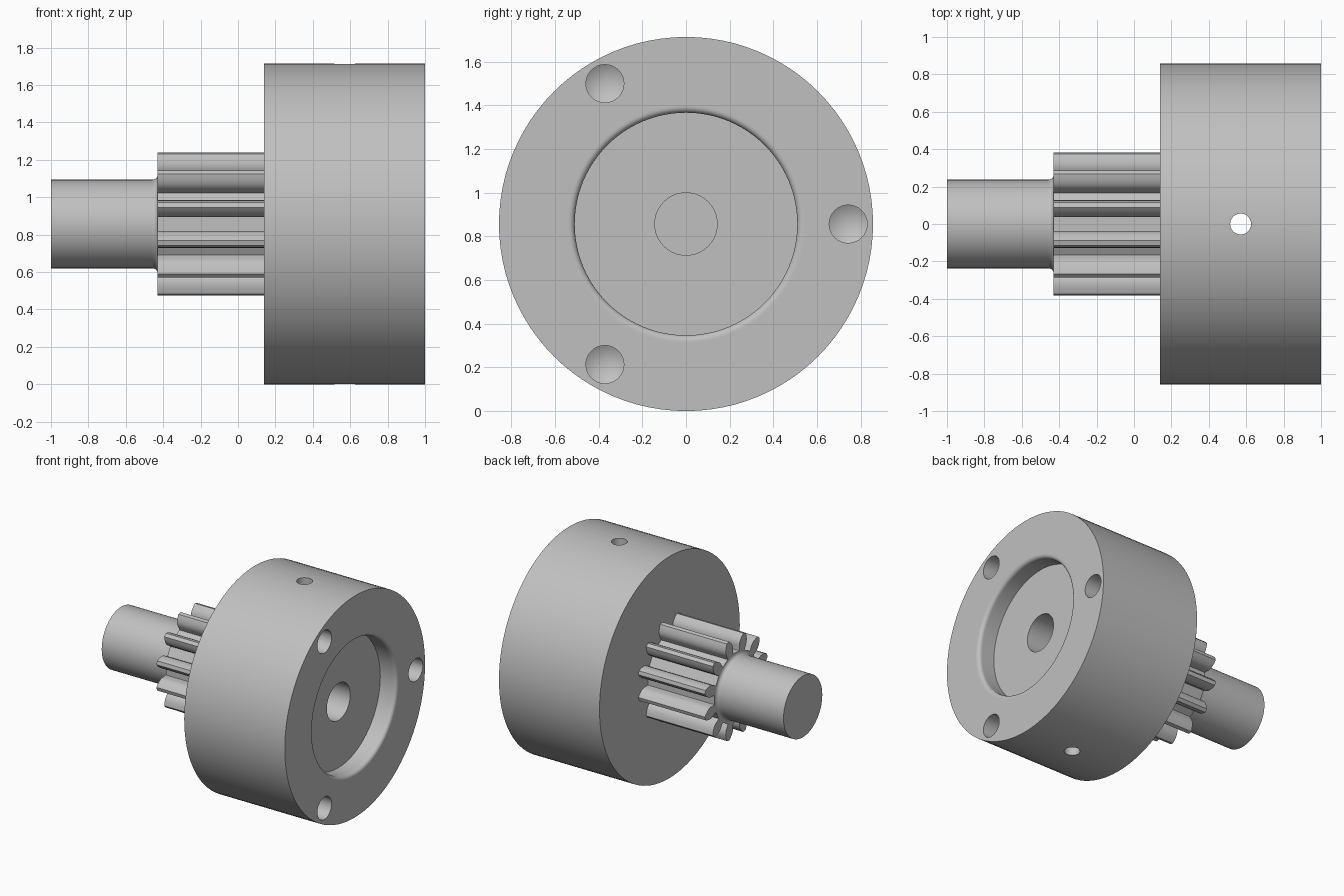
import bpy, bmesh
from math import pi, sin, cos, tan, radians
from mathutils import Matrix, Vector

AXIS_Z = 0.857      # height of the rotation axis
DRUM_R = 0.857
DRUM_X0, DRUM_X1 = 0.14, 1.0
GEAR_X0 = -0.43

cube = bpy.data.objects.get("Cube")
if cube:
    bpy.data.objects.remove(cube, do_unlink=True)

GREY = (0.53, 0.53, 0.53, 1)
steel = bpy.data.materials.new("plain grey metal")
steel.use_nodes = True
steel.diffuse_color = GREY
steel.node_tree.nodes["Principled BSDF"].inputs["Base Color"].default_value = GREY


def finish(bm, name):
    """Turn a bmesh into an object with the shared material."""
    bmesh.ops.recalc_face_normals(bm, faces=bm.faces)
    mesh = bpy.data.meshes.new(name)
    bm.to_mesh(mesh)
    bm.free()
    mesh.materials.append(steel)
    obj = bpy.data.objects.new(name, mesh)
    bpy.context.collection.objects.link(obj)
    return obj


def lathe(name, profile, steps, matrix):
    """Spin (x, radius) points about the x axis, then place the result."""
    bm = bmesh.new()
    verts = [bm.verts.new((x, 0, r)) for x, r in profile]
    edges = [bm.edges.new(pair) for pair in zip(verts, verts[1:])]
    bmesh.ops.spin(bm, geom=verts + edges, cent=(0, 0, 0), axis=(1, 0, 0),
                   angle=2 * pi, steps=steps, use_merge=False)
    bmesh.ops.remove_doubles(bm, verts=bm.verts, dist=1e-5)
    bmesh.ops.transform(bm, matrix=matrix, verts=bm.verts)
    return finish(bm, name)


def smooth(obj):
    bpy.ops.object.select_all(action="DESELECT")
    obj.select_set(True)
    bpy.context.view_layer.objects.active = obj
    bpy.ops.object.shade_smooth_by_angle(angle=radians(32))


def arc(cx, cr, radius, start, end, n=6):
    """Arc points in the (x, radius) plane."""
    angles = [radians(start + (end - start) * i / n) for i in range(n + 1)]
    return [(cx + radius * cos(a), cr + radius * sin(a)) for a in angles]


axis = Matrix.Translation((0, 0, AXIS_Z))

# Drum with a rounded-lip recess and a blind centre bore
LIP, RECESS_R, BORE_R = 0.028, 0.51, 0.143
FLOOR_X, BORE_X = 0.86, 0.29
drum_profile = [(DRUM_X0, 0), (DRUM_X0, DRUM_R), (DRUM_X1, DRUM_R),
                (DRUM_X1, RECESS_R + LIP + 0.008)]
drum_profile += arc(DRUM_X1 - LIP, RECESS_R + LIP, LIP, 0, -90)
drum_profile += [(DRUM_X1 - LIP - 0.008, RECESS_R), (FLOOR_X, RECESS_R),
                 (FLOOR_X, BORE_R), (BORE_X, BORE_R), (BORE_X, 0)]
drum = lathe("drum", drum_profile, 96, axis)

# Three drilled holes with conical ends, and the cross hole through the drum
DRILL_R, DRILL_CIRCLE, DRILL_X = 0.087, 0.743, 0.70
tip_x = DRILL_X - DRILL_R / tan(radians(59))
drill_profile = [(tip_x, 0), (DRILL_X, DRILL_R), (1.1, DRILL_R), (1.1, 0)]
cutters = []
for i in range(3):
    a = 2 * pi * i / 3
    place = Matrix.Translation((0, DRILL_CIRCLE * cos(a), DRILL_CIRCLE * sin(a)))
    cutters.append(lathe("drill_cutter", drill_profile, 32, axis @ place))
cross_profile = [(-1, 0), (-1, 0.056), (1, 0.056), (1, 0)]
cross_place = Matrix.Translation((0.57, 0, 0)) @ Matrix.Rotation(pi / 2, 4, "Y")
cutters.append(lathe("cross_cutter", cross_profile, 32, axis @ cross_place))

for cutter in cutters:
    cutter.hide_render = True
    mod = drum.modifiers.new("hole", "BOOLEAN")
    mod.operation, mod.solver, mod.object = "DIFFERENCE", "EXACT", cutter
bpy.context.view_layer.update()
cut_mesh = bpy.data.meshes.new_from_object(
    drum.evaluated_get(bpy.context.evaluated_depsgraph_get()))
drum.modifiers.clear()
drum.data = cut_mesh
for cutter in cutters:
    bpy.data.objects.remove(cutter, do_unlink=True)
smooth(drum)

# Pinion: twelve undercut teeth, described as (radius, half width)
TEETH = 12
flank = [(0.267, 0.034), (0.285, 0.037), (0.305, 0.043), (0.325, 0.045),
         (0.345, 0.041), (0.37, 0.030), (0.392, 0.014)]
outline = [(r, -w) for r, w in flank] + [(r, w) for r, w in reversed(flank)]
bm = bmesh.new()
ring = []
for i in range(TEETH):
    turn = Matrix.Rotation(2 * pi * (i + 0.5) / TEETH, 3, "X")
    for r, w in outline:
        p = turn @ Vector((0, r, w))
        ring.append(bm.verts.new((GEAR_X0, p.y, p.z + AXIS_Z)))
face = bm.faces.new(ring)
side = bmesh.ops.extrude_face_region(bm, geom=[face])
moved = [v for v in side["geom"] if isinstance(v, bmesh.types.BMVert)]
bmesh.ops.translate(bm, vec=(DRUM_X0 - GEAR_X0, 0, 0), verts=moved)
smooth(finish(bm, "pinion_gear"))

# Shaft with a small fillet where it meets the pinion
SHAFT_R, FILLET = 0.237, 0.027
shaft_profile = [(-1, 0), (-1, SHAFT_R), (GEAR_X0 - FILLET - 0.008, SHAFT_R)]
shaft_profile += arc(GEAR_X0 - FILLET, SHAFT_R + FILLET, FILLET, -90, 0)
shaft_profile += [(GEAR_X0 + 0.01, SHAFT_R + FILLET), (GEAR_X0 + 0.01, 0)]
smooth(lathe("shaft", shaft_profile, 64, axis))
